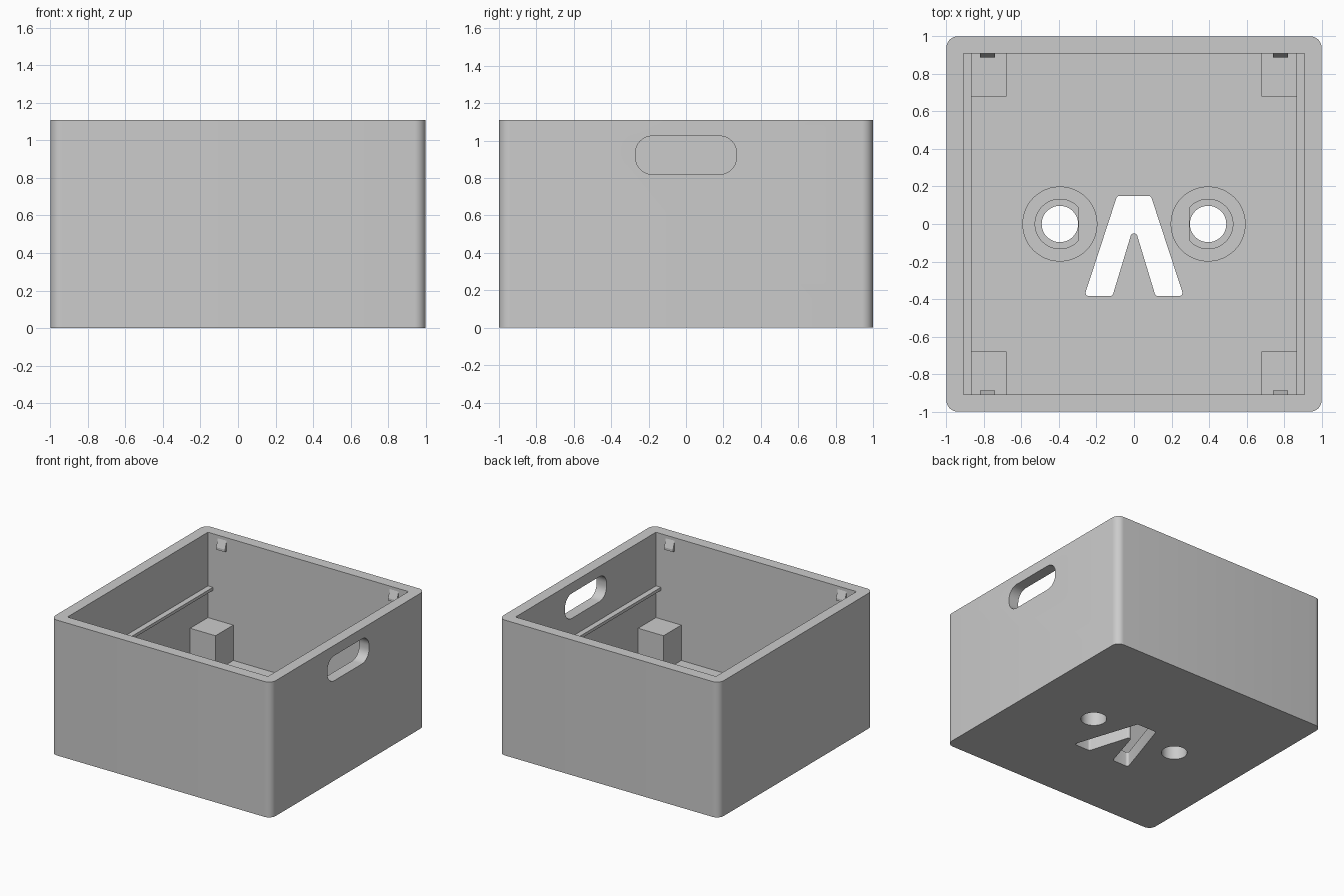
import bpy, bmesh, math
from mathutils import Vector, Matrix

cube = bpy.data.objects.get("Cube")
if cube:
    bpy.data.objects.remove(cube, do_unlink=True)

HEIGHT, OUTER, INNER, FLOOR = 1.11, 1.0, 0.91, 0.12

grey = bpy.data.materials.new("plain grey")
grey.use_nodes = True
colour = (0.6, 0.6, 0.6, 1)
grey.diffuse_color = colour
grey.node_tree.nodes["Principled BSDF"].inputs["Base Color"].default_value = colour

# Rotations that turn a prism's (u, v, depth) axes into world axes
ALONG_Z = Matrix.Identity(3)
ALONG_X = Matrix(((0, 0, 1), (1, 0, 0), (0, 1, 0)))   # u = y, v = z
ALONG_Y = Matrix(((1, 0, 0), (0, 0, 1), (0, 1, 0)))   # u = x, v = z


def rounded(points, radius, steps=8):
    """Replace every corner of a polygon with an arc."""
    out, n = [], len(points)
    for i in range(n):
        p = Vector(points[i])
        a = (Vector(points[i - 1]) - p).normalized()
        b = (Vector(points[(i + 1) % n]) - p).normalized()
        half = math.acos(a.dot(b)) / 2
        centre = p + (a + b).normalized() * (radius / math.sin(half))
        reach = radius / math.tan(half)
        start, end = p + a * reach - centre, p + b * reach - centre
        first = math.atan2(start.y, start.x)
        sweep = math.remainder(math.atan2(end.y, end.x) - first, math.tau)
        for k in range(steps + 1):
            angle = first + sweep * k / steps
            out.append((centre.x + radius * math.cos(angle),
                        centre.y + radius * math.sin(angle)))
    return out


def rect(u0, u1, v0, v1):
    return [(u0, v0), (u1, v0), (u1, v1), (u0, v1)]


def circle(cx, radius, start=0.0, steps=48):
    """Circle, or a D shape when start trims the arc beside angle zero."""
    span = 2 * (math.pi - start)
    count = steps + 1 if start else steps
    return [(cx + radius * math.cos(start + span * k / steps),
             radius * math.sin(start + span * k / steps)) for k in range(count)]


def prism(name, points, low, high, axes=ALONG_Z):
    """Extrude a flat outline between two depths."""
    bm = bmesh.new()
    ends = [[bm.verts.new(axes @ Vector((p[0], p[1], d))) for p in points]
            for d in (low, high)]
    for ring in ends:
        bm.faces.new(ring)
    n = len(points)
    for i in range(n):
        j = (i + 1) % n
        bm.faces.new((ends[0][i], ends[0][j], ends[1][j], ends[1][i]))
    bmesh.ops.recalc_face_normals(bm, faces=bm.faces[:])
    mesh = bpy.data.meshes.new(name)
    bm.to_mesh(mesh)
    bm.free()
    mesh.materials.append(grey)
    obj = bpy.data.objects.new(name, mesh)
    bpy.context.collection.objects.link(obj)
    return obj


def carve(obj, cutters):
    """Subtract the cutters, discard them, and smooth the round surfaces."""
    for cutter in cutters:
        cutter.hide_render = True
        mod = obj.modifiers.new("cut", 'BOOLEAN')
        mod.operation, mod.solver, mod.object = 'DIFFERENCE', 'EXACT', cutter
    deps = bpy.context.evaluated_depsgraph_get()
    mesh = bpy.data.meshes.new_from_object(obj.evaluated_get(deps))
    obj.modifiers.clear()
    obj.data = mesh
    for cutter in cutters:
        bpy.data.objects.remove(cutter, do_unlink=True)
    for face in mesh.polygons:
        face.use_smooth = True
    mesh.set_sharp_from_angle(angle=math.radians(30))


# Box: rounded shell, cavity, hand slot in one wall, floor openings
box = prism("box", rounded(rect(-OUTER, OUTER, -OUTER, OUTER), 0.06), 0, HEIGHT)
wedge_opening = [(-0.265, -0.385), (-0.115, -0.385), (0, -0.005), (0.115, -0.385),
                 (0.265, -0.385), (0.09, 0.15), (-0.09, 0.15)]
cutters = [
    prism("cavity", rect(-INNER, INNER, -INNER, INNER), FLOOR, HEIGHT + 0.2),
    prism("hand_slot", rounded(rect(-0.27, 0.27, 0.82, 1.025), 0.09), 0.8, 1.2, ALONG_X),
    prism("floor_opening", rounded(wedge_opening, 0.018, 5), -0.1, FLOOR + 0.1),
]
for side in (-1, 1):
    cutters.append(prism("floor_hole", circle(side * 0.395, 0.097), -0.1, FLOOR + 0.1))
carve(box, cutters)

for side, word in ((-1, "right"), (1, "left")):
    # Round boss with a D-shaped socket, flat towards the centre
    boss = prism(word + "_boss", circle(side * 0.395, 0.2), FLOOR, 0.25)
    flat = math.acos(0.1 / 0.132)
    socket = [(-side * u, v) for u, v in circle(-0.395, 0.132, flat)]
    carve(boss, [prism("socket", socket, FLOOR - 0.1, 0.4)])

    # Shelf rail with a bevelled underside
    rail = [(side * INNER, 0.67), (side * 0.865, 0.67),
            (side * 0.865, 0.645), (side * INNER, 0.61)]
    prism(word + "_rail", rail, -INNER, INNER, ALONG_Y)

    for end, place in ((-1, "front"), (1, "back")):
        # Corner post
        prism(f"{place}_{word}_post",
              rect(*sorted((side * 0.68, side * INNER)), *sorted((end * 0.68, end * INNER))),
              FLOOR, 0.41)
        # Snap catch near the rim
        catch = [(end * INNER, 1.085), (end * 0.888, 1.02),
                 (end * 0.888, 1.0), (end * INNER, 1.0)]
        prism(f"{place}_{word}_catch", catch, side * 0.78 - 0.04, side * 0.78 + 0.04, ALONG_X)
